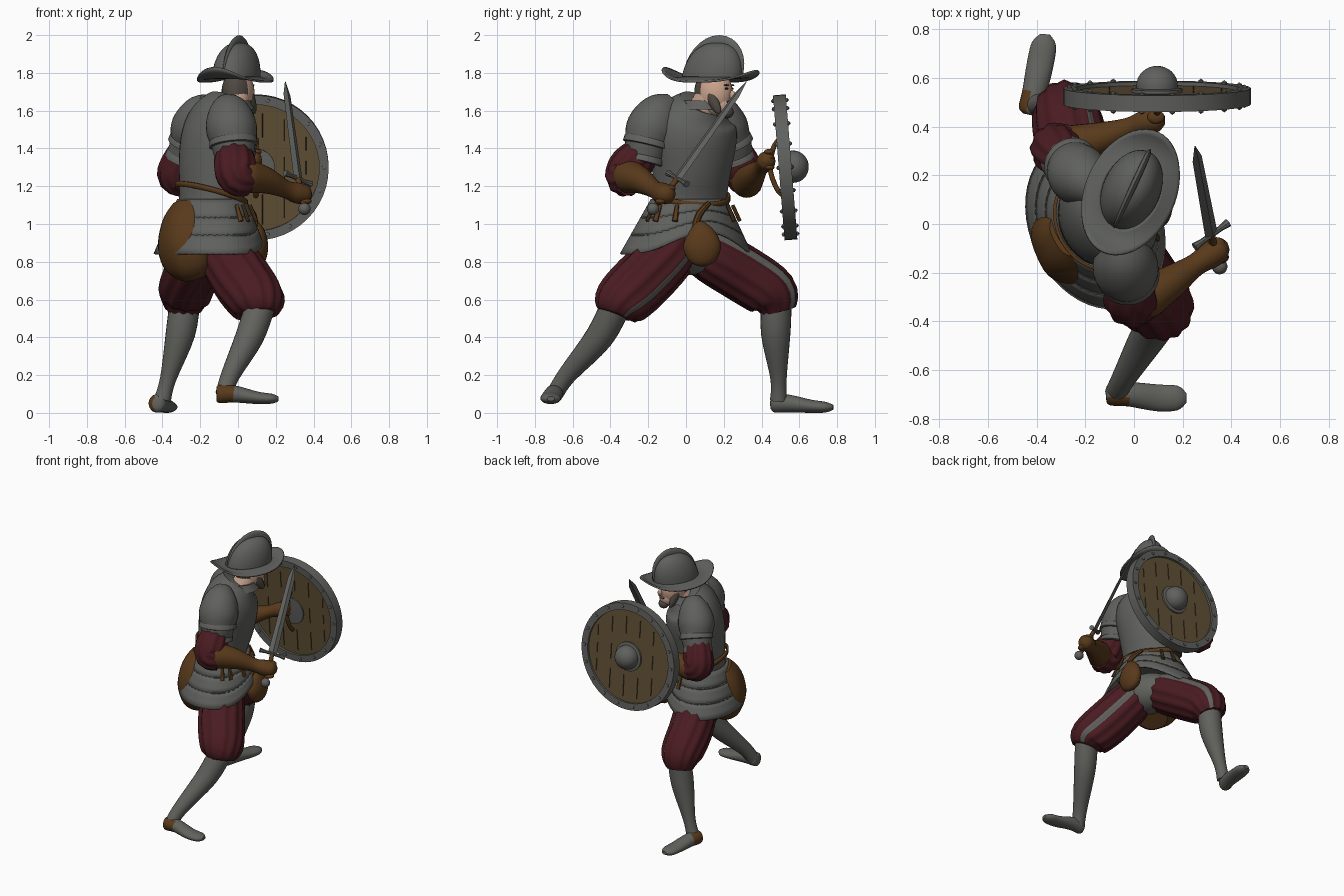
import bpy, bmesh
from math import sin, cos, pi, radians, atan2
from mathutils import Vector as V, Matrix

if "Cube" in bpy.data.objects:
    bpy.data.objects.remove(bpy.data.objects["Cube"])

def material(name, *rgb):
    m = bpy.data.materials.new(name)
    m.use_nodes = True
    m.diffuse_color = (*rgb, 1)
    m.node_tree.nodes["Principled BSDF"].inputs["Base Color"].default_value = (*rgb, 1)
    return m

steel = material("steel", .115, .119, .11)
stocking = material("grey stocking", .12, .12, .11)
red = material("dark red cloth", .067, .011, .015)
leather = material("brown leather", .1, .042, .011)
wood = material("shield wood", .12, .08, .036)
skin = material("skin", .6, .37, .27)
hair = material("grey brown hair", .075, .064, .05)
gap = material("dark gap", .025, .02, .015)
UP, X, Y = V((0, 0, 1)), V((1, 0, 0)), V((0, 1, 0))
FACING = V((.91, .41, 0)).normalized()    # chest direction
SIDE = FACING.cross(UP)                   # sword side of the body
LOOK = V((.42, .91, 0)).normalized()      # head direction
LATERAL = LOOK.cross(UP)

def finish(name, bm, mat, angle=40, thick=0):
    bmesh.ops.recalc_face_normals(bm, faces=bm.faces)
    me = bpy.data.meshes.new(name)
    bm.to_mesh(me)
    bm.free()
    me.materials.append(mat)
    me.shade_smooth()
    me.set_sharp_from_angle(angle=radians(angle))
    ob = bpy.data.objects.new(name, me)
    bpy.context.collection.objects.link(ob)
    if thick:
        mod = ob.modifiers.new("thickness", 'SOLIDIFY')
        mod.thickness, mod.offset = thick, 0
    return ob

def bridge(name, rows, mat, caps=True, weld=False, **kw):
    """Bridge closed rows of points into a surface."""
    bm = bmesh.new()
    vs = [[bm.verts.new(p) for p in r] for r in rows]
    n = len(rows[0])
    for a, b in zip(vs, vs[1:]):
        for j in range(n):
            bm.faces.new((a[j], a[(j + 1) % n], b[(j + 1) % n], b[j]))
    if caps:
        bm.faces.new(vs[0])
        bm.faces.new(vs[-1])
    if weld:
        bmesh.ops.remove_doubles(bm, verts=bm.verts, dist=1e-5)
    return finish(name, bm, mat, **kw)

def oval(c, s, u, a, b, n=32, lift=lambda t: 0):
    ring = [2 * pi * j / n for j in range(n)]
    return [c + s * a * cos(t) + u * b * sin(t) + UP * lift(t) for t in ring]

def limb(name, pts, mat, hint=None, n=24, steps=4, flutes=0, depth=.045, **kw):
    """Smooth tube through (x, y, z, radius, second radius)."""
    key = [V((*p, p[3])) if len(p) == 4 else V(p) for p in pts]
    path, rows = [], []
    for i, (p, q) in enumerate(zip(key, key[1:])):
        m, k = (q - key[max(i - 1, 0)]) / 2, (key[min(i + 2, len(key) - 1)] - p) / 2
        for t in [j / steps for j in range(steps)]:
            path.append(p * (2*t**3 - 3*t*t + 1) + m * (t**3 - 2*t*t + t)
                        + q * (3*t*t - 2*t**3) + k * (t**3 - t*t))
    path.append(key[-1])
    whole = path[-1].xyz - path[0].xyz
    hint = hint or min((X, Y, UP), key=lambda a: abs(a.dot(whole)))
    for i, p in enumerate(path):
        t = (path[min(i + 1, len(path) - 1)].xyz - path[max(i - 1, 0)].xyz).normalized()
        s = (hint - t * hint.dot(t)).normalized()
        row = oval(p.xyz, s, t.cross(s), p[3], p[4], n)
        rows.append([p.xyz + (v - p.xyz) * (1 + depth * cos(flutes * 2 * pi * j / n) * (flutes > 0))
                     for j, v in enumerate(row)])
    return bridge(name, rows, mat, **kw)

def lathe(name, profile, origin, axis, mat, n=48):
    """Revolve (radius, height) pairs round an axis."""
    s = axis.orthogonal().normalized()
    rows = [oval(origin + axis * h, s, axis.cross(s), r, r, n) for r, h in profile]
    return bridge(name, rows, mat, caps=False, weld=True)

def ball(name, c, radii, mat, turn=0, tilt=0):
    bm = bmesh.new()
    mx = (Matrix.Translation(c) @ Matrix.Rotation(turn, 4, 'Z') @ Matrix.Rotation(tilt, 4, 'Y')
          @ Matrix.Diagonal((*radii, 1)))
    bmesh.ops.create_uvsphere(bm, u_segments=32, v_segments=20, radius=1, matrix=mx)
    return finish(name, bm, mat)

def paint(ob, mat, rule):
    ob.data.materials.append(mat)
    for p in ob.data.polygons:
        p.material_index = int(rule(p))

# Cuirass, hips and flared skirt plates raised at the front
limb("cuirass", [(-.14, .01, 1.04, .2, .17), (-.14, .02, 1.14, .2, .165), (-.12, .03, 1.3, .215, .19),
                 (-.1, .04, 1.45, .235, .195), (-.08, .05, 1.56, .215, .17), (-.05, .08, 1.64, .12, .12)],
     steel, hint=SIDE, n=40)
ball("hips", (-.13, .01, .87), (.15, .2, .14), stocking, atan2(.41, .91))
for i in range(3):
    rows = []
    for f in [i + k * .37 for k in range(4)]:
        c = V((-.14 - .006 * f, .015 - .005 * f, 1.13 - .093 * f))
        rows.append(oval(c, SIDE, FACING, .2 + .051 * f, .172 + .03 * f, 48,
                         lambda t: (.11 * max(0, sin(t)) ** 4) * f / 3))
    bridge("skirt_plate_%d" % (i + 1), rows, steel, caps=False, thick=.012)

# Belt, laces, purse and rear leather drape
bridge("belt", [oval(V((-.14, .02, z)), SIDE, FACING, .213, .18, 48, lambda t: -.055 * sin(t))
                for z in (1.143, 1.172)], leather, caps=False, thick=.014)
for i, deg in enumerate((12, 26, 52, 130, 150)):
    d = SIDE * cos(radians(deg)) * .235 + FACING * sin(radians(deg)) * .2
    top = V((-.14, .02, 1.1)) + d
    limb("belt_lace_%d" % (i + 1), [(*top, .01), (*(top + d * .17 - UP * .085), .016, .01)], leather, n=8, steps=1)
limb("purse", [(.08, .07, 1.0, .03, .03), (.1, .08, .95, .075, .045), (.105, .085, .88, .1, .055),
               (.1, .085, .81, .075, .045), (.09, .085, .785, .03, .02)], leather, hint=Y)
limb("purse_strap", [(.03, .12, 1.11, .014), (.08, .07, 1.05, .018), (.09, .04, .96, .018)], leather, n=8)
limb("rear_drape", [(-.26, -.04, 1.09, .11, .08), (-.28, -.07, 1.0, .15, .115), (-.275, -.08, .89, .18, .14),
                    (-.25, -.075, .79, .165, .13), (-.23, -.06, .73, .1, .08)],
     leather, hint=SIDE, flutes=6, depth=.02, n=36)

# Legs: fluted breeches with one slash, stockings, shoes with outer heel patches
legs = {
    "back": ([(-.1, -.04, .9, .12), (-.06, -.1, .83, .145), (.03, -.24, .69, .155), (.11, -.35, .58, .14),
              (.125, -.38, .52, .09)],
             [(.12, -.37, .57, .08), (.06, -.46, .4, .075), (-.04, -.63, .2, .05), (-.075, -.695, .1, .045)],
             [(-.115, -.7, .1, .02, .03), (-.1, -.7, .1, .045, .048), (-.02, -.7, .1, .05, .045),
              (.1, -.715, .08, .055, .033), (.18, -.715, .075, .05, .026), (.215, -.715, .075, .02, .012)],
             V((.2, .9, -.25)), Y),
    "front": ([(-.17, .06, .88, .12), (-.19, .14, .83, .14), (-.25, .31, .73, .145), (-.28, .455, .63, .135),
               (-.29, .49, .54, .09)],
              [(-.28, .48, .6, .08), (-.305, .475, .42, .078), (-.37, .49, .18, .043), (-.4, .49, .07, .045)],
              [(-.435, .45, .05, .02, .03), (-.43, .47, .05, .045, .048), (-.41, .54, .05, .05, .047),
               (-.385, .66, .035, .055, .035), (-.37, .74, .03, .05, .028), (-.365, .78, .03, .02, .012)],
              V((.75, .1, .6)), X)}
for leg, (thigh, shin, foot, slash, across) in legs.items():
    trousers = limb(leg + "_breeches", thigh, red, n=48, flutes=12, angle=60)
    sides = list(trousers.data.polygons)[:-2]
    best = max(range(48), key=lambda j: sum(p.normal.dot(slash) for p in sides[j::48]))
    paint(trousers, steel, lambda p: p.index < len(sides) and (p.index - best) % 48 < 2)
    limb(leg + "_stocking", shin, stocking)
    shoe = limb(leg + "_shoe", foot, stocking, hint=across)
    paint(shoe, leather, lambda p: p.index < 24 * 8 and p.normal.dot(across) < -.3)

# Arms: shoulder plates with bands, puffed sleeves and long gloves
arms = {
    "sword": ([(-.07, -.07, 1.64, .06), (-.05, -.13, 1.59, .113), (-.035, -.18, 1.51, .135),
               (-.025, -.205, 1.43, .12), (-.02, -.22, 1.34, .1)],
              [(-.02, -.23, 1.38, .09), (-.015, -.29, 1.31, .11), (0, -.32, 1.25, .105), (.06, -.3, 1.23, .08)],
              [(.04, -.305, 1.25, .086), (.06, -.295, 1.25, .088), (.15, -.24, 1.23, .07), (.25, -.17, 1.185, .047),
               (.31, -.13, 1.165, .055), (.36, -.1, 1.155, .05), (.385, -.09, 1.15, .02)]),
    "shield": ([(-.15, .13, 1.64, .06), (-.19, .17, 1.59, .105), (-.23, .205, 1.51, .125),
                (-.255, .24, 1.43, .107), (-.285, .265, 1.35, .092)],
               [(-.28, .26, 1.39, .085), (-.31, .295, 1.31, .1), (-.32, .315, 1.25, .1), (-.26, .325, 1.22, .08)],
               [(-.28, .32, 1.22, .08), (-.25, .325, 1.225, .082), (-.13, .355, 1.26, .065), (-.02, .395, 1.3, .043),
                (.05, .42, 1.325, .05), (.1, .425, 1.34, .045), (.125, .425, 1.345, .02)])}
for arm, (plate, sleeve, glove) in arms.items():
    limb(arm + "_shoulder_plate", plate, steel, n=32)
    axis = (V(plate[4][:3]) - V(plate[2][:3])).normalized()
    for i, (*c, r) in enumerate(plate[3:]):
        lathe("%s_arm_band_%d" % (arm, i + 1), [(r - .006, -.03), (r + .006, -.015), (r + .009, .015), (r - .006, .02)],
              V(c), axis, steel, 32)
    limb(arm + "_sleeve", sleeve, red, n=48, flutes=10, angle=60)
    limb(arm + "_glove", glove, leather)
for f in [i * .027 for i in range(4)]:
    ball("sword_finger", (.355 - f * .2, -.135 + f * .65, 1.12 + f * .85), (.035, .028, .017), leather)
    ball("shield_finger", (.09, .44, 1.3 + f), (.035, .028, .016), leather)

# Sword
pommel, guard, tip = V((.352, -.175, 1.08)), V((.318, -.045, 1.24)), V((.25, .32, 1.755))
cross, blade = V((.14, .1, -.06)).normalized(), tip - guard
limb("sword_blade", [(*guard, .031, .012), (*(guard + blade * .86), .024, .009), (*tip, .002, .001)],
     steel, hint=cross, n=4, steps=1, angle=10)
limb("sword_guard", [(*(guard + cross * k), r) for k, r in ((-.09, .018), (-.05, .012), (.05, .012), (.09, .018))],
     steel, n=8, steps=1)
limb("sword_grip", [(*pommel, .015), (*guard, .015)], leather, n=12, steps=1)
ball("sword_pommel", pommel, (.032, .032, .032), steel)

# Round shield with studs and plank gaps on both faces
N = V((0, 1, .08)).normalized()
B = X.cross(N)
hub = V((.095, .525, 1.3))
lathe("shield_board", [(0, -.018), (.35, -.018), (.35, .018), (0, .018)], hub, N, wood)
lathe("shield_rim", [(.335, -.034), (.385, -.034), (.385, .034), (.335, .034), (.335, -.034)], hub, N, steel)
lathe("shield_boss", [(.105, .015), (.105, .03), (.085, .034)]
      + [(.085 * cos(k * pi / 16), .045 + .08 * sin(k * pi / 16)) for k in range(9)], hub, N, steel)
lathe("shield_back_cup", [(.1, -.015), (.1, -.028), (.07, -.03), (0, -.03)], hub, N, steel)
for i in range(18):
    a = 2 * pi * i / 18
    lathe("rim_stud_%d" % (i + 1), [(0, -.048), (.011, -.04), (.011, .04), (0, .048)],
          hub + (X * cos(a) + B * sin(a)) * .36, N, steel, 10)
for i in range(-2, 3):
    for side in (-1, 1):
        c = hub + X * (i + .3) * .115 + N * side * .018
        half = (.32 ** 2 - ((i + .3) * .115) ** 2) ** .5
        for lo, hi in ((-.95, -.45), (-.2, .2), (.5, .9)):
            limb("plank_gap", [(*(c + B * half * k), .0022, .002) for k in (lo, hi)], gap, hint=X, n=4, steps=1)
grip = [hub + B * k * .15 - N * d for k, d in ((-1, .02), (-.7, .055), (0, .08), (.7, .055), (1, .02))]
limb("shield_handle", [(*p, .014) for p in grip], leather, hint=X, n=10)

# Neck and head
limb("neck", [(-.04, .08, 1.58, .085), (-.01, .115, 1.66, .075), (0, .14, 1.72, .075)], skin)
lathe("collar", [(.13, -.02), (.11, .015), (.105, .03), (.095, .03)], V((-.04, .085, 1.625)), UP, steel)
yaw = atan2(LOOK.y, LOOK.x)
centre = V((.0, .145, 1.695))
head = ball("head", centre, (.105, .083, .125), skin, yaw)
paint(head, hair, lambda p: (p.center - centre).dot(LOOK) < -.035 and p.center.z > 1.67)
ball("jaw", centre + LOOK * .045 - UP * .06, (.06, .055, .065), skin, yaw)
ball("nose", centre + LOOK * .105 - UP * .012, (.022, .013, .024), skin, yaw, .3)
ball("beard", centre + LOOK * .08 - UP * .103, (.035, .038, .033), hair, yaw)
ball("moustache", centre + LOOK * .096 - UP * .048, (.014, .034, .01), hair, yaw)
for s in (-1, 1):
    eye = centre + LOOK * .092 + LATERAL * s * .034 + UP * .022
    ball("eye", eye, (.009, .012, .006), gap, yaw)
    ball("brow", eye + UP * .018, (.012, .02, .005), hair, yaw)
    ball("side_whisker", centre + LOOK * .03 + LATERAL * s * .066 - UP * .045, (.028, .02, .075), hair, yaw, -.5)

# Combed helmet leaning forward, with a swept brim
base = V((-.01, .14, 1.775))
dome = [(cos(a) ** .8, sin(a)) for a in [pi / 2 * k / 12 for k in range(12)]]
bridge("helmet_dome", [oval(base + (UP * .185 + LOOK * .03) * h, LATERAL, LOOK, .118 * r, .17 * r, 40)
                       for r, h in dome], steel)
brim = [oval(base - LOOK * .01, LATERAL, LOOK, .115 + .07 * f, .155 + .115 * f, 48,
             lambda t: -.022 * f + (.067 - .008 * sin(t)) * f * f * abs(sin(t)) ** 3) for f in [k / 6 for k in range(7)]]
bridge("helmet_brim", brim, steel, caps=False, thick=.01)
comb = [(*(base + LOOK * (.16 * cos(a) + .04 * sin(a)) + UP * .185 * sin(a)), .007 + .007 * sin(a),
         .012 + .028 * sin(a)) for a in [pi * k / 16 for k in range(17)]]
limb("helmet_comb", comb, steel, hint=LATERAL, n=12, steps=1)
